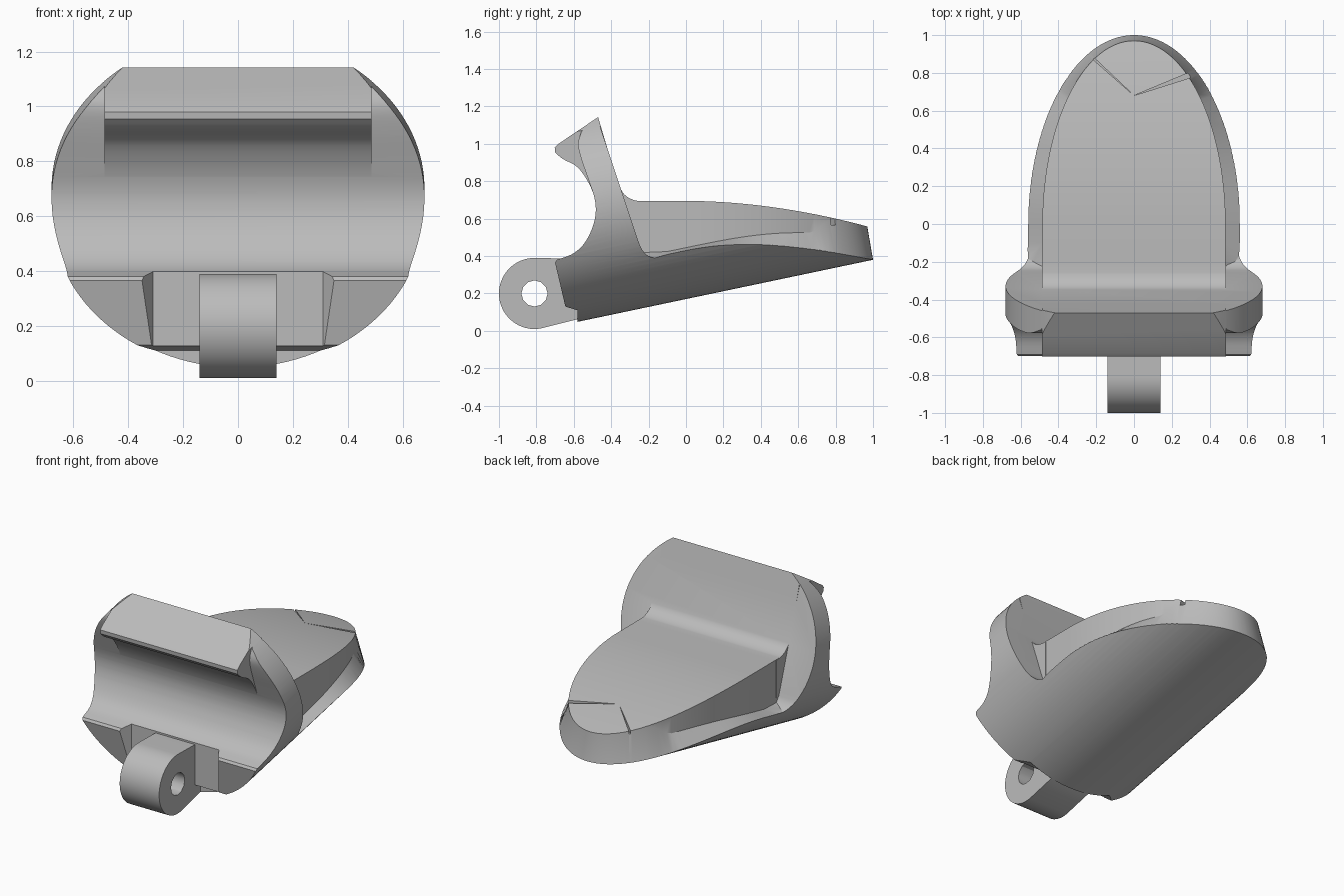
import bpy, bmesh, math
from mathutils import Vector

old = bpy.data.objects.get("Cube")
if old:
    bpy.data.objects.remove(old, do_unlink=True)

grey = bpy.data.materials.new("plain grey")
grey.use_nodes = True
COLOUR = (0.5, 0.5, 0.5, 1)
grey.diffuse_color = COLOUR
grey.node_tree.nodes["Principled BSDF"].inputs["Base Color"].default_value = COLOUR


def make(name, bm):
    bmesh.ops.remove_doubles(bm, verts=bm.verts, dist=0.0002)
    bmesh.ops.recalc_face_normals(bm, faces=bm.faces)
    mesh = bpy.data.meshes.new(name)
    bm.to_mesh(mesh)
    bm.free()
    mesh.materials.append(grey)
    ob = bpy.data.objects.new(name, mesh)
    bpy.context.collection.objects.link(ob)
    return ob


def loft(name, rings):
    """Skin a list of equal closed rings and cap both ends."""
    bm = bmesh.new()
    rows = [[bm.verts.new(p) for p in ring] for ring in rings]
    n = len(rows[0])
    for a, b in zip(rows, rows[1:]):
        for i in range(n):
            j = (i + 1) % n
            bm.faces.new((a[i], a[j], b[j], b[i]))
    bm.faces.new(rows[0])
    bm.faces.new(rows[-1])
    return make(name, bm)


def side_prism(name, points, half):
    """Extrude a (y, z) outline across x."""
    return loft(name, [[(x, y, z) for y, z in points] for x in (-half, half)])


def plan_prism(name, points, low, high):
    """Extrude an (x, y) outline up z."""
    return loft(name, [[(x, y, z) for x, y in points] for z in (low, high)])


def spline(points, steps=4):
    """Smooth open curve through the points."""
    p = [Vector(q) for q in points]
    p = [2 * p[0] - p[1]] + p + [2 * p[-1] - p[-2]]
    out = []
    for a, b, c, d in zip(p, p[1:], p[2:], p[3:]):
        for s in range(steps):
            t = s / steps
            out.append(0.5 * (2 * b + (c - a) * t + (2 * a - 5 * b + 4 * c - d) * t * t
                              + (3 * b - a - 3 * c + d) * t ** 3))
    return [tuple(q) for q in out] + [tuple(p[-2])]


def combine(target, tool, operation):
    mod = target.modifiers.new("cut", "BOOLEAN")
    mod.operation = operation
    mod.solver = "EXACT"
    mod.object = tool
    bpy.context.view_layer.objects.active = target
    bpy.ops.object.modifier_apply(modifier=mod.name)
    bpy.data.objects.remove(tool, do_unlink=True)


# Envelope: elliptical tube that climbs towards the toe
WIDE, TALL, SLOPE = 0.68, 0.6, 0.21


def underside(x, y):
    return 0.17 + SLOPE * y + TALL * (1 - math.sqrt(max(0, 1 - (x / WIDE) ** 2)))


def tube_ring(y, n=128):
    centre = 0.17 + SLOPE * y + TALL
    return [(WIDE * math.cos(a), y, centre + TALL * math.sin(a))
            for a in (math.tau * (i + 0.5) / n for i in range(n))]


envelope = loft("envelope", [tube_ring(-1.2), tube_ring(1.3)])

# Upright flange: hollowed front, sloping back, fillet onto the ledge
front = spline([(-0.56, 1.065), (-0.577, 1.0), (-0.56, 0.92), (-0.515, 0.79), (-0.487, 0.7),
                (-0.484, 0.62), (-0.505, 0.54), (-0.55, 0.46), (-0.61, 0.41), (-0.69, 0.38)])
back = spline([(-0.255, 0.48), (-0.235, 0.435), (-0.2, 0.4), (-0.15, 0.385)])
body = side_prism("body", [(-0.473, 1.135)] + front
                  + [(-0.7, 0.365), (-0.645, 0.13), (-0.58, 0.11), (-0.58, -0.3), (-0.15, -0.3)]
                  + back[::-1], 0.9)

# Overhanging lip and the fillet onto the raised sole
lip_under = spline([(-0.7, 0.955), (-0.66, 0.92), (-0.58, 0.875), (-0.52, 0.79), (-0.482, 0.7)])
sole_fillet = spline([(-0.22, 0.691), (-0.28, 0.7), (-0.33, 0.73), (-0.365, 0.79)])
lip = side_prism("lip", [(-0.47, 1.143), (-0.685, 0.998), (-0.702, 0.98)] + lip_under
                 + [(-0.4, 0.45), (-0.22, 0.45)] + sole_fillet, 0.487)


# Raised sole with a sloping ledge that wraps around the toe
def sole_ring(straight, angle):
    c, s = math.cos(angle), math.sin(angle)
    inner_y, outer_y = (straight, straight) if angle == 0 else (0.97 * s, s)
    top = 0.695 - 0.145 * max(0, inner_y) ** 1.9
    ledge = 0.445 + 0.08 * math.sin(math.pi / 2 * min(1, max(-0.2, inner_y / 0.6)))
    rise = min(1, max(0, (inner_y - 0.66) / 0.14))
    ledge += (top - 0.004 - ledge) * rise * rise * (3 - 2 * rise)
    inner = Vector((0.485 * c, inner_y, ledge))
    outer = Vector((0.56 * c, outer_y, underside(0.56 * c, outer_y)))
    outer = inner + (outer - inner) * 1.5
    half = [Vector((outer.x, outer.y, -0.3)), outer, inner, Vector((inner.x, inner_y, top))]
    return half + [Vector((-p.x, p.y, p.z)) for p in reversed(half)]


def sole_mesh():
    rings = [sole_ring(y, 0) for y in (-0.3, -0.2, -0.1, 0)]
    rings += [sole_ring(0, math.pi / 2 * i / 40) for i in range(1, 41)]
    bm = bmesh.new()
    rows = [[bm.verts.new(p) for p in ring] for ring in rings]
    for a, b in zip(rows, rows[1:]):
        for i in range(8):
            j = (i + 1) % 8
            bm.faces.new((a[i], a[j], b[j], b[i]))
    bm.faces.new(rows[0])
    return make("sole", bm)


combine(body, lip, "UNION")
combine(body, sole_mesh(), "UNION")
combine(body, envelope, "INTERSECT")

# Recess behind the hinge
recess = plan_prism("recess", [(-0.36, -0.8), (-0.35, -0.7), (-0.31, -0.637),
                               (0.31, -0.637), (0.35, -0.7), (0.36, -0.8)], -0.3, 0.45)
combine(body, recess, "DIFFERENCE")

# Two fine slits at the toe
for slit in ([(0, 0.68), (0.36, 0.794), (0.35, 0.826)], [(0, 0.68), (-0.275, 0.922), (-0.266, 0.932)]):
    combine(body, plan_prism("slit", slit, 0.565, 0.9), "DIFFERENCE")


# Hinge knuckle with a pin hole
def circle(radius, n, start=0, sweep=math.tau):
    return [(-0.81 + radius * math.cos(start + sweep * i / n),
             0.2 + radius * math.sin(start + sweep * i / n)) for i in range(n + 1)]


hinge = side_prism("hinge", circle(0.19, 32, math.pi / 2, math.pi * 1.06)
                   + [(-0.58, 0.062), (-0.54, 0.09), (-0.54, 0.385)], 0.14)
combine(hinge, side_prism("pin", circle(0.07, 12)[:-1], 0.3), "DIFFERENCE")

for ob in (body, hinge):
    bpy.ops.object.select_all(action="DESELECT")
    ob.select_set(True)
    bpy.context.view_layer.objects.active = ob
    bpy.ops.object.shade_smooth_by_angle(angle=math.radians(30))
